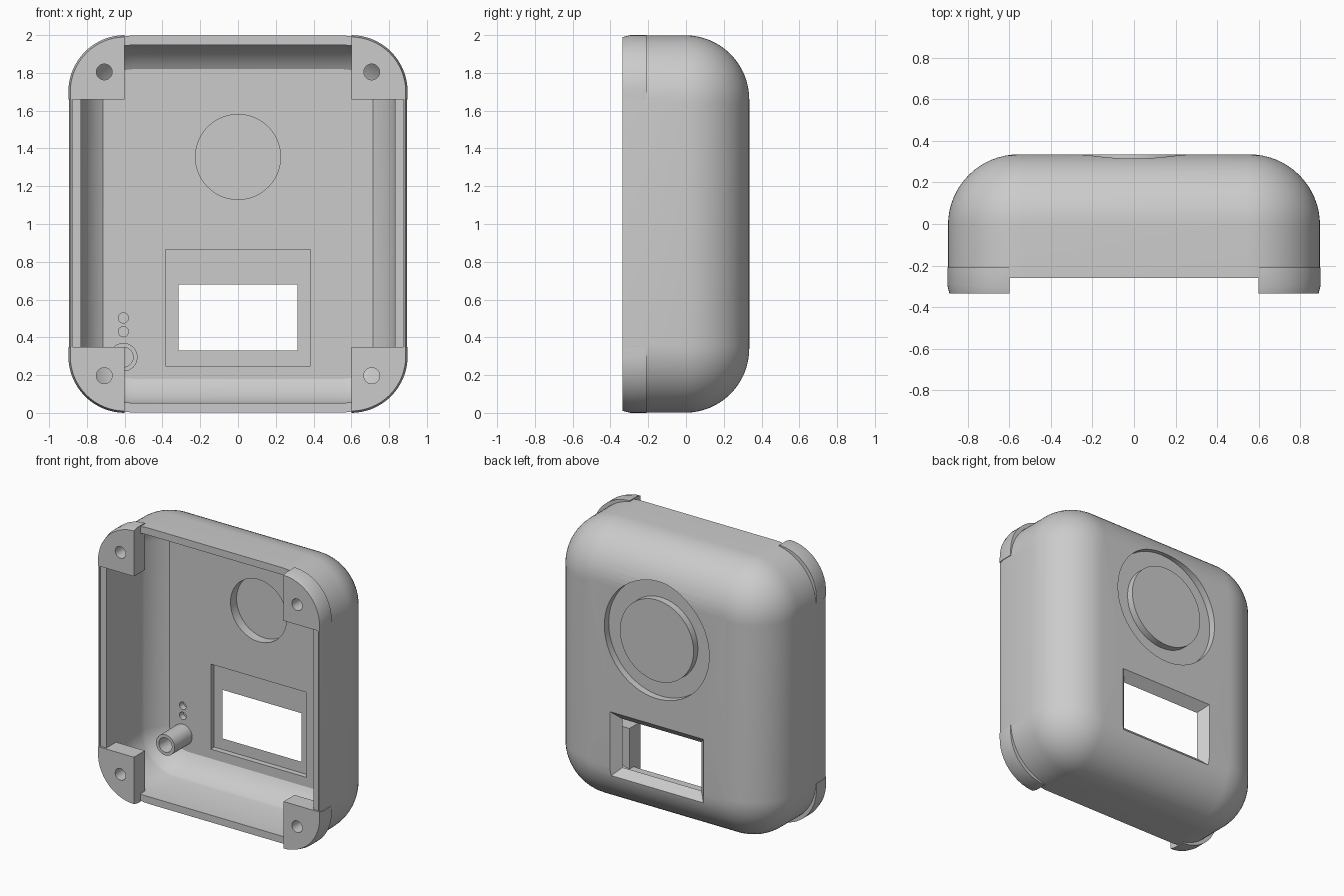
import bpy, bmesh
from math import sin, cos, pi, radians

cube = bpy.data.objects.get("Cube")
if cube:
    bpy.data.objects.remove(cube)

grey = bpy.data.materials.new("plain_grey")
grey.use_nodes = True
COLOUR = (0.6, 0.6, 0.6, 1)
grey.diffuse_color = COLOUR
grey.node_tree.nodes["Principled BSDF"].inputs["Base Color"].default_value = COLOUR


def loft(name, rings, x=0, z=1, seg=16):
    """Solid through rounded rectangles; each ring is (y, half x, half z, corner radius)."""
    bm = bmesh.new()
    loops = []
    for y, hx, hz, r in rings:
        loop = []
        for k, (sx, sz) in enumerate([(1, 1), (-1, 1), (-1, -1), (1, -1)]):
            for i in range(seg + 1):
                a = (k + i / seg) * pi / 2
                loop.append(bm.verts.new((x + sx * (hx - r) + r * cos(a), y,
                                          z + sz * (hz - r) + r * sin(a))))
        loops.append(loop)
    for a, b in zip(loops, loops[1:]):
        for i in range(len(a)):
            j = (i + 1) % len(a)
            bm.faces.new((a[i], a[j], b[j], b[i]))
    bm.faces.new(loops[0])
    bm.faces.new(loops[-1])
    bmesh.ops.remove_doubles(bm, verts=bm.verts, dist=1e-5)
    bmesh.ops.recalc_face_normals(bm, faces=bm.faces)
    mesh = bpy.data.meshes.new(name)
    bm.to_mesh(mesh)
    bm.free()
    mesh.materials.append(grey)
    ob = bpy.data.objects.new(name, mesh)
    bpy.context.collection.objects.link(ob)
    return ob


def block(name, x, z, hx, hz, y0, y1):
    return loft(name, [(y0, hx, hz, 0), (y1, hx, hz, 0)], x, z, 1)


def cylinder(name, x, z, r, y0, y1, seg=12):
    return loft(name, [(y0, r, r, r), (y1, r, r, r)], x, z, seg)


def cut(target, cutter):
    mod = target.modifiers.new("cut", 'BOOLEAN')
    mod.operation = 'DIFFERENCE'
    mod.solver = 'EXACT'
    mod.object = cutter
    bpy.context.view_layer.objects.active = target
    bpy.ops.object.modifier_apply(modifier=mod.name)
    bpy.data.objects.remove(cutter)


# Housing shell with a rounded back
W, H = 0.895, 0.999
CORNER, FILLET, AXIS = 0.36, 0.34, -0.005
rings = [(-0.335, W - 0.01, H - 0.01, CORNER - 0.01), (-0.295, W, H, CORNER)]
for i in range(17):
    t = i / 16 * pi / 2
    d = FILLET * (1 - cos(t))
    rings.append((AXIS + FILLET * sin(t), W - d, H - d, CORNER - d))
shell = loft("housing_shell", rings)

# Cavity: straight walls, then an arc that meets the flat inner back at a crease
IN_X, IN_Z, IN_R, ARC = 0.83, 0.947, 0.27, 0.288
rings = [(-0.5, IN_X, IN_Z, IN_R)]
for i in range(11):
    t = radians(17.3 + 39.2 * i / 10)
    d = ARC * (cos(radians(17.3)) - cos(t))
    rings.append((AXIS + ARC * sin(t), IN_X - d, IN_Z - 1.1 * d, IN_R - d))
cut(shell, loft("cavity", rings))

# Rim: lowered at the ends, with a thin outer lip along the sides
for z in (-0.15, 2.16):
    cut(shell, block("end_rim_cut", 0, z, 1.2, 0.5, -0.5, -0.26))
cut(shell, block("side_rim_cut", 0, 1.005, 0.877, 0.655, -0.5, -0.32))

# Screen window: inner seat, opening and flared outer edge
cut(shell, block("screen_seat", 0, 0.557, 0.383, 0.308, 0.1, 0.275))
cut(shell, block("screen_opening", 0, 0.505, 0.315, 0.175, 0.1, 0.5))
cut(shell, loft("screen_flare", [(0.274, 0.315, 0.175, 0), (0.345, 0.385, 0.245, 0)],
                0, 0.505, 1))

# Round sensor: ring groove outside, pocket inside
groove = cylinder("groove", 0, 1.355, 0.42, 0.285, 0.5, 24)
cut(groove, cylinder("groove_core", 0, 1.355, 0.295, 0.1, 0.6, 24))
cut(shell, groove)
cut(shell, cylinder("pocket", 0, 1.355, 0.225, 0.1, 0.305, 24))

# Two small indicator sockets
for z in (0.43, 0.503):
    cut(shell, cylinder("indicator_socket", -0.607, z, 0.027, 0.1, 0.28, 6))

# Hollow post on the inner wall
post = cylinder("hollow_post", -0.607, 0.295, 0.075, 0.035, 0.25)
cut(post, cylinder("post_bore", -0.607, 0.295, 0.052, -0.1, 0.22))

# Four corner mounts with screw holes
mounts = loft("corner_mounts", [(-0.335, W - 0.007, 0.99, 0.29), (-0.295, W + 0.003, 1, 0.3),
                                (-0.21, W + 0.003, 1, 0.3)])
cut(mounts, block("middle_gap", 0, 1, 0.6, 1.5, -0.6, 0))
cut(mounts, block("side_gap", 0, 1.005, 1.5, 0.655, -0.6, 0))
for x in (-0.708, 0.708):
    for z in (0.197, 1.805):
        cut(mounts, cylinder("screw_hole", x, z, 0.042, -0.6, 0, 8))

# Smooth curves, crisp edges
for ob in (shell, post, mounts):
    bpy.ops.object.select_all(action='DESELECT')
    ob.select_set(True)
    bpy.context.view_layer.objects.active = ob
    bpy.ops.object.shade_smooth_by_angle(angle=0.45)
